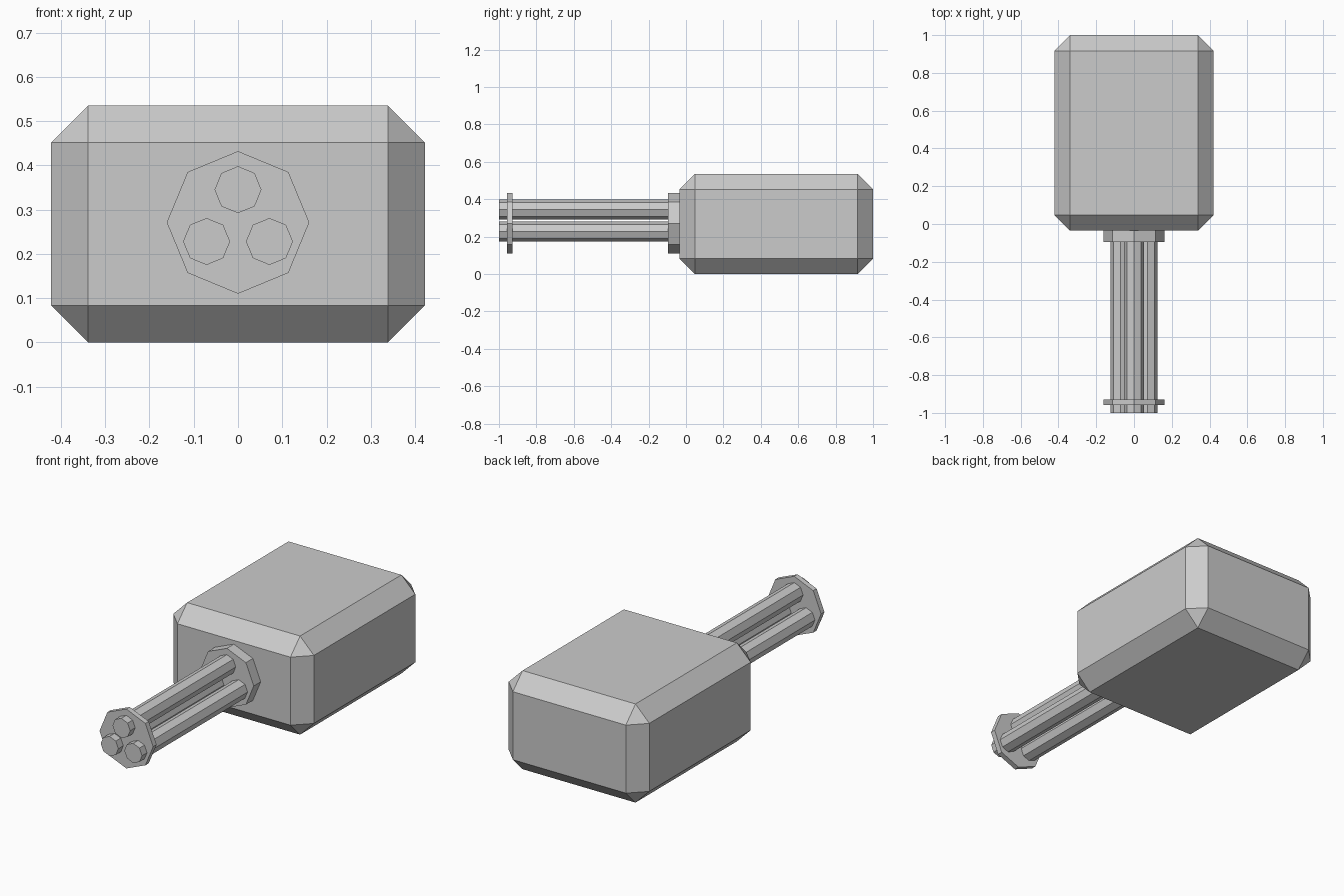
import bpy, math

if "Cube" in bpy.data.objects:
    bpy.data.objects.remove(bpy.data.objects["Cube"])

AXIS_Z = 0.271  # height of the barrel cluster axis


def prism(name, x, z, radius, y0, y1):
    """Flat-shaded octagonal cylinder lying along y."""
    bpy.ops.mesh.primitive_cylinder_add(
        vertices=8, radius=radius, depth=y1 - y0,
        location=(x, (y0 + y1) / 2, z), rotation=(math.pi / 2, 0, 0))
    bpy.context.object.name = name


# Chamfered box housing
y0, y1, height = -0.035, 1.0, 0.535
bpy.ops.mesh.primitive_cube_add(size=1, location=(0, (y0 + y1) / 2, height / 2))
housing = bpy.context.object
housing.name = "housing"
housing.scale = (0.844, y1 - y0, height)
bpy.ops.object.transform_apply(location=False, rotation=False, scale=True)
bevel = housing.modifiers.new("chamfer", 'BEVEL')
bevel.width = 0.083
bevel.segments = 1

# Mounting hub and muzzle plate
prism("barrel_hub", 0, AXIS_Z, 0.161, -0.095, -0.034)
prism("muzzle_plate", 0, AXIS_Z, 0.161, -0.957, -0.928)

# Three barrels
for i, (x, z) in enumerate([(0, 0.345), (-0.071, 0.228), (0.071, 0.228)]):
    prism(f"barrel_{i + 1}", x, z, 0.053, -1.0, -0.09)
